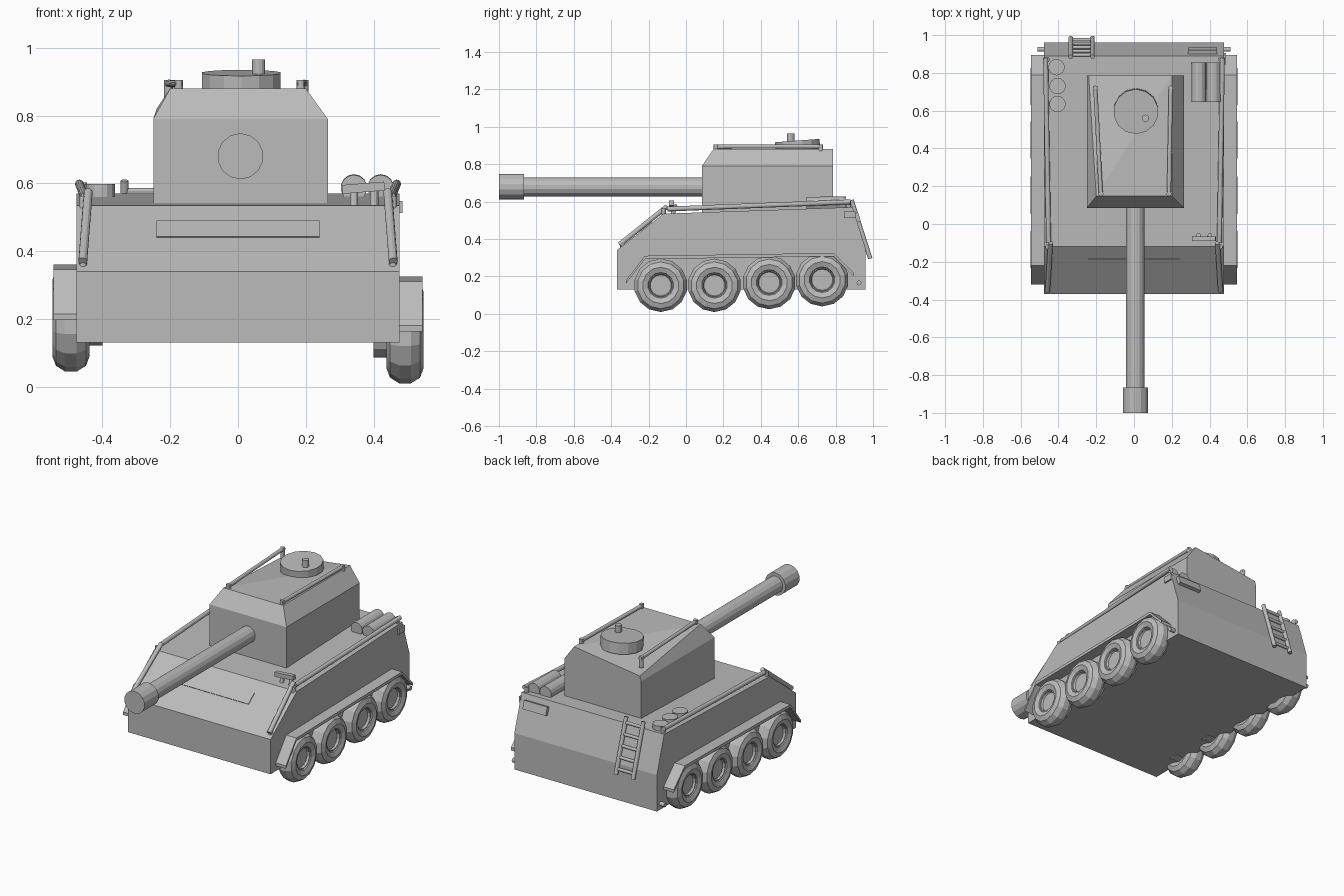
import bpy, bmesh, math
from mathutils import Vector

cube = bpy.data.objects.get("Cube")
if cube:
    bpy.data.objects.remove(cube)

GREY = (0.5, 0.5, 0.5, 1)
mat = bpy.data.materials.new("plain_grey")
mat.use_nodes = True
mat.diffuse_color = GREY
mat.node_tree.nodes["Principled BSDF"].inputs["Base Color"].default_value = GREY


def make(name, bm, loc=(0, 0, 0)):
    bmesh.ops.recalc_face_normals(bm, faces=bm.faces)
    mesh = bpy.data.meshes.new(name)
    bm.to_mesh(mesh)
    bm.free()
    mesh.materials.append(mat)
    ob = bpy.data.objects.new(name, mesh)
    ob.location = loc
    bpy.context.collection.objects.link(ob)
    return ob


def rod(name, a, b, r, sides=12):
    """Closed cylinder between two points."""
    a, b = Vector(a), Vector(b)
    bm = bmesh.new()
    bmesh.ops.create_cone(bm, cap_ends=True, segments=sides, radius1=r, radius2=r, depth=(b - a).length)
    ob = make(name, bm, (a + b) / 2)
    ob.rotation_euler = (b - a).to_track_quat("Z", "Y").to_euler()
    return ob


def box(name, loc, size, rot=(0, 0, 0)):
    bm = bmesh.new()
    bmesh.ops.create_cube(bm, size=1)
    bmesh.ops.scale(bm, vec=size, verts=bm.verts)
    ob = make(name, bm, loc)
    ob.rotation_euler = rot
    return ob


def extrude_x(name, profile, x0, x1):
    """Side profile of (y, z) points extruded across x."""
    bm = bmesh.new()
    face = bm.faces.new([bm.verts.new((x0, y, z)) for y, z in profile])
    new = bmesh.ops.extrude_face_region(bm, geom=[face])["geom"]
    bmesh.ops.translate(bm, vec=(x1 - x0, 0, 0), verts=[v for v in new if isinstance(v, bmesh.types.BMVert)])
    return make(name, bm)


def lathe_x(name, loc, profile, sides=14):
    """Closed loop of (x, radius) points revolved about the x axis."""
    bm = bmesh.new()
    vs = [bm.verts.new((x, 0, r)) for x, r in profile]
    es = [bm.edges.new((vs[i - 1], vs[i])) for i in range(len(vs))]
    bmesh.ops.spin(bm, geom=vs + es, cent=(0, 0, 0), axis=(1, 0, 0), angle=math.tau, steps=sides)
    bmesh.ops.remove_doubles(bm, verts=bm.verts, dist=0.0005)
    return make(name, bm, loc)


# Hull
extrude_x("hull", [(-0.37, 0.13), (-0.37, 0.34), (-0.12, 0.535), (0.89, 0.57), (0.96, 0.35), (0.96, 0.13)], -0.477, 0.477)

# Turret: straight walls, chamfered front and sides, one lowered rear corner
bm = bmesh.new()
ring = [(-0.25, 0.085), (0.265, 0.085), (0.265, 0.785), (-0.25, 0.785)]
low = [bm.verts.new((x, y, 0.53)) for x, y in ring]
mid = [bm.verts.new((x, y, 0.79)) for x, y in ring]
top = [bm.verts.new(p) for p in ((-0.2, 0.147, 0.88), (0.2, 0.147, 0.88), (0.2, 0.785, 0.88), (-0.24, 0.785, 0.82))]
for lower, upper in ((low, mid), (mid, top)):
    for i in range(4):
        j = (i + 1) % 4
        bm.faces.new((lower[i], lower[j], upper[j], upper[i]))
bm.faces.new(low)
bm.faces.new((top[0], top[1], top[2]))
bm.faces.new((top[0], top[2], top[3]))
make("turret", bm)

# Gun
rod("gun_barrel", (0.007, -0.9, 0.678), (0.007, 0.12, 0.678), 0.05, 14)
rod("gun_muzzle", (0.007, -1, 0.68), (0.007, -0.865, 0.68), 0.068, 14)

# Cupola
rod("cupola", (0.01, 0.6, 0.86), (0.01, 0.595, 0.926), 0.119, 14)
rod("cupola_knob", (0.061, 0.56, 0.9), (0.061, 0.56, 0.965), 0.019)

# Turret rails with end feet
for name, xa, xb in (("left", 0.185, 0.195), ("right", -0.175, -0.205)):
    rod(f"turret_rail_{name}", (xa, 0.15, 0.893), (xb, 0.73, 0.895), 0.011)
    for x, y in ((xa, 0.16), (xb, 0.72)):
        rod(f"turret_rail_foot_{name}", (x, y, 0.84), (x, y, 0.905), 0.013)

# Both sides: hull rails, fenders, wheels, rear pins
FENDER = [(-0.32, 0.18), (-0.22, 0.31), (0.79, 0.325), (0.895, 0.22)]
WHEELS = [(-0.135, 0.15), (0.152, 0.15), (0.445, 0.165), (0.728, 0.18)]
for name, s, lift in (("left", 1, 0), ("right", -1, 0.035)):
    rod(f"deck_rail_{name}", (s * 0.452, -0.1, 0.56), (s * 0.468, 0.88, 0.598), 0.013)
    rod(f"slope_rail_{name}", (s * 0.458, -0.355, 0.37), (s * 0.442, -0.1, 0.575), 0.013)
    for y, z in ((-0.34, 0.375), (-0.12, 0.55), (0.87, 0.59)):
        rod(f"rail_foot_{name}", (s * 0.457, y, z - 0.05), (s * 0.457, y, z + 0.012), 0.012)
    strip = [(y, z + lift) for y, z in FENDER]
    strip += [(y, z - 0.018) for y, z in reversed(strip)]
    extrude_x(f"fender_{name}", strip, s * 0.46, s * 0.545)
    tyre = [(0.055 * math.cos(a), 0.097 + 0.048 * math.sin(a)) for a in (math.tau * k / 10 for k in range(10))]
    for y, z in WHEELS:
        z += lift + 0.002
        lathe_x(f"tyre_{name}", (s * 0.493, y, z), tyre)
        lathe_x(f"rim_{name}", (s * 0.512, y, z), [(-0.02, 0.06), (0.02, 0.06), (0.02, 0.08), (-0.02, 0.08)])
        rod(f"hub_{name}", (s * 0.4, y, z), (s * 0.518, y, z), 0.066, 14)
    rod(f"rear_pin_{name}", (s * 0.46, 0.925, 0.165), (s * 0.51, 0.925, 0.165), 0.013)

# Front vision slit plate on the sloped nose
slope = math.atan2(0.195, 0.25)
box("front_plate", (0, -0.211, 0.462), (0.48, 0.075, 0.012), (slope, 0, 0))

# Front lamp bar on two posts
box("lamp_bar", (0.37, -0.078, 0.587), (0.125, 0.026, 0.026), (0, -0.08, 0))
for x in (0.342, 0.402):
    rod("lamp_post", (x, -0.07, 0.53), (x, -0.06, 0.585), 0.012)

# Deck hatches and storage drums
for x, y in ((-0.41, 0.83), (-0.405, 0.73), (-0.405, 0.635)):
    rod("deck_hatch", (x, y, 0.55), (x, y, 0.598), 0.043, 14)
for x in (0.342, 0.421):
    rod("storage_drum", (x, 0.645, 0.586), (x, 0.855, 0.588), 0.039, 14)

# Rear ladder
for x in (-0.335, -0.22):
    rod("ladder_rail", (x, 0.885, 0.608), (x, 0.985, 0.295), 0.012)
for k in range(5):
    t = 0.1 + 0.2 * k
    y, z = 0.885 + 0.1 * t, 0.608 - 0.313 * t
    rod("ladder_rung", (-0.335, y, z), (-0.22, y, z), 0.009)

# Rear and side plates
box("rear_plate", (0.363, 0.914, 0.515), (0.155, 0.028, 0.05), (0.3, 0, 0))
box("side_plate", (0.48, 0.875, 0.53), (0.012, 0.06, 0.036))
